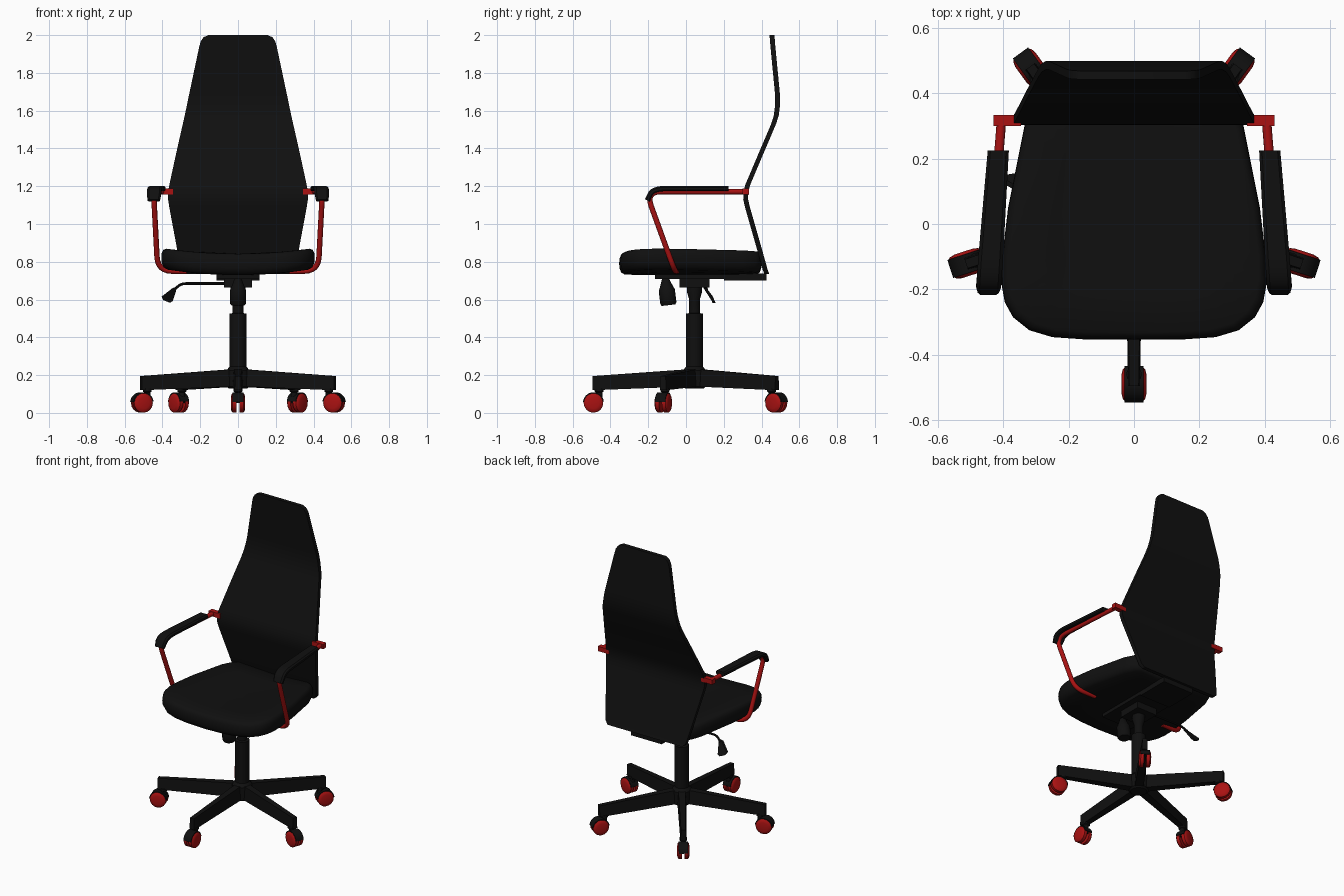
import bpy, bmesh, math
from mathutils import Matrix, Vector

cube = bpy.data.objects.get("Cube")
if cube:
    bpy.data.objects.remove(cube, do_unlink=True)


def material(name, color):
    m = bpy.data.materials.new(name)
    m.use_nodes = True
    m.diffuse_color = color
    m.node_tree.nodes["Principled BSDF"].inputs["Base Color"].default_value = color
    return m


BLACK = material("black", (0.005, 0.005, 0.005, 1))
RED = material("red", (0.4, 0.006, 0.006, 1))
AXIS = Vector((0, 0.045, 0))  # centre line of the column


def loft(name, rings, mat, matrix=Matrix(), angle=35):
    """Skin a list of equal-length point rings and cap both ends."""
    bm = bmesh.new()
    loops = [[bm.verts.new(matrix @ Vector(p)) for p in ring] for ring in rings]
    n = len(loops[0])
    for a, b in zip(loops, loops[1:]):
        for i in range(n):
            j = (i + 1) % n
            bm.faces.new((a[i], a[j], b[j], b[i]))
    bm.faces.new(loops[0])
    bm.faces.new(loops[-1])
    bmesh.ops.recalc_face_normals(bm, faces=bm.faces)
    mesh = bpy.data.meshes.new(name)
    bm.to_mesh(mesh)
    bm.free()
    mesh.materials.append(mat)
    ob = bpy.data.objects.new(name, mesh)
    bpy.context.collection.objects.link(ob)
    bpy.ops.object.select_all(action="DESELECT")
    ob.select_set(True)
    bpy.context.view_layer.objects.active = ob
    bpy.ops.object.shade_smooth_by_angle(angle=math.radians(angle))
    return ob


def lathe(name, profile, mat, matrix=Matrix(), sides=24):
    """Turn a (radius, height) profile about the local z axis."""
    turn = [2 * math.pi * i / sides for i in range(sides)]
    rings = [[(r * math.cos(t), r * math.sin(t), z) for t in turn] for r, z in profile]
    return loft(name, rings, mat, matrix)


def box(name, lo, hi, mat, matrix=Matrix()):
    (x0, y0, z0), (x1, y1, z1) = lo, hi
    rings = [[(x0, y0, z), (x1, y0, z), (x1, y1, z), (x0, y1, z)] for z in (z0, z1)]
    return loft(name, rings, mat, matrix)


def fillet(points, radius, steps=6):
    """Round the inner corners of a path."""
    pts = [Vector(p) for p in points]
    path = [pts[0]]
    for a, b, c in zip(pts, pts[1:], pts[2:]):
        p = b + (a - b).normalized() * min(radius, (a - b).length * 0.48)
        q = b + (c - b).normalized() * min(radius, (c - b).length * 0.48)
        for i in range(steps + 1):
            t = i / steps
            path.append(p * (1 - t) ** 2 + b * 2 * t * (1 - t) + q * t * t)
    return path + [pts[-1]]


def tube(name, path, radius, mat, sides=12):
    """Sweep a circle along a path, carrying the frame along it."""
    rings, normal = [], None
    for i, p in enumerate(path):
        d = (path[min(i + 1, len(path) - 1)] - path[max(i - 1, 0)]).normalized()
        ref = normal if normal else d.orthogonal()
        normal = (ref - d * ref.dot(d)).normalized()
        side = d.cross(normal)
        turn = [2 * math.pi * k / sides for k in range(sides)]
        rings.append([p + (normal * math.cos(t) + side * math.sin(t)) * radius for t in turn])
    return loft(name, rings, mat)


# Seat cushion: concentric copies of one outline, bent up at the sides
half = [(0.15, -0.353), (0.25, -0.346), (0.32, -0.325), (0.37, -0.285), (0.395, -0.24),
        (0.406, -0.18), (0.403, -0.1), (0.385, 0.05), (0.335, 0.3), (0.305, 0.37), (0.27, 0.4)]
outline = half + [(0, 0.4)] + [(-x, y) for x, y in reversed(half)] + [(0, -0.354)]
layers = [(0.05, 0.73), (0.35, 0.73), (0.65, 0.73), (0.92, 0.732), (0.97, 0.742), (0.995, 0.765),
          (1, 0.79), (0.995, 0.815), (0.975, 0.833), (0.94, 0.842), (0.65, 0.842),
          (0.35, 0.841), (0.05, 0.84)]
rings = [[(x * s, 0.03 + (y - 0.03) * s, z + 0.03 * (x * s / 0.4) ** 2) for x, y in outline]
         for s, z in layers]
loft("seat", rings, BLACK, angle=50)

# Backrest: thin sheet following a bent side profile (y, z, half width)
rows = [(0.428, 0.735, 0.28), (0.42, 0.755, 0.3), (0.388, 0.87, 0.323), (0.325, 1.09, 0.364),
        (0.316, 1.13, 0.37), (0.317, 1.17, 0.37), (0.328, 1.21, 0.363), (0.4, 1.38, 0.326),
        (0.464, 1.53, 0.292), (0.478, 1.575, 0.282), (0.485, 1.63, 0.27), (0.485, 1.68, 0.26),
        (0.46, 1.94, 0.205), (0.458, 1.965, 0.198), (0.456, 1.988, 0.183), (0.455, 2.0, 0.158)]
T = 0.013
rings = [[(-w, y - T, z), (w, y - T, z), (w, y + T, z), (-w, y + T, z)] for y, z, w in rows]
loft("backrest", rings, BLACK)
box("backrest_bracket", (-0.115, 0.2, 0.702), (0.115, 0.425, 0.738), BLACK)

# Armrests, one per side
for side, label in ((1, "left"), (-1, "right")):
    frame = [(0.27, -0.05, 0.748), (0.425, -0.06, 0.752), (0.447, -0.212, 1.171),
             (0.405, 0.32, 1.171)]
    tube(label + "_arm_frame", fillet([(side * x, y, z) for x, y, z in frame], 0.08),
         0.0145, RED)
    xs = sorted((side * 0.345, side * 0.43))
    box(label + "_arm_mount", (xs[0], 0.3, 1.155), (xs[1], 0.333, 1.187), RED)
    # Padded top following the bend of the frame
    spine = fillet([(0, -0.205, 1.125), (0, -0.175, 1.188), (0, 0.225, 1.188)], 0.07)
    section = [(-0.038, -0.008), (-0.03, -0.014), (0.03, -0.014), (0.038, -0.008),
               (0.038, 0.006), (0.028, 0.014), (-0.028, 0.014), (-0.038, 0.006)]
    rings = []
    for i, p in enumerate(spine):
        d = (spine[min(i + 1, len(spine) - 1)] - spine[max(i - 1, 0)]).normalized()
        up = Vector((0, -d.z, d.y))
        centre = p + Vector((side * (0.431 - 0.071 * p.y), 0, 0))
        k = 0.85 if i in (0, len(spine) - 1) else 1
        rings.append([centre + Vector((u * k, 0, 0)) + up * v for u, v in section])
    loft(label + "_arm_pad", rings, BLACK)

# Column and tilt mechanism
at_axis = Matrix.Translation(AXIS)
lathe("gas_column", [(0.05, 0.13), (0.062, 0.14), (0.062, 0.225), (0.044, 0.245), (0.044, 0.525),
                     (0.028, 0.528), (0.028, 0.6), (0.04, 0.64), (0.04, 0.67)], BLACK, at_axis)
box("mechanism_housing", (-0.075, -0.035, 0.665), (0.075, 0.125, 0.712), BLACK)
box("mechanism_plate", (-0.115, -0.165, 0.71), (0.115, 0.21, 0.736), BLACK)
lathe("tension_knob", [(0.036, -0.05), (0.043, -0.04), (0.043, 0.03), (0.034, 0.05), (0.015, 0.1)],
      BLACK, Matrix.Translation((0, -0.098, 0.62)) @ Matrix.Rotation(0.12, 4, "X"), 12)

# Height lever with a flat paddle on the right
rod = [(-0.03, 0.09, 0.685), (-0.3, 0.095, 0.685), (-0.335, 0.11, 0.655)]
tube("lever_rod", fillet(rod, 0.03), 0.007, BLACK, 8)
paddle = [(-0.322, 0.1, 0.665), (-0.345, 0.1, 0.662), (-0.405, 0.135, 0.615),
          (-0.395, 0.142, 0.597), (-0.36, 0.148, 0.583), (-0.345, 0.145, 0.592)]
loft("lever_paddle", [[(x, y + o, z) for x, y, z in paddle] for o in (-0.008, 0.008)], BLACK)

# Five-legged base: each leg and caster is built along local +x
R, WHEEL_Z = 0.535, 0.053
for i in range(5):
    place = at_axis @ Matrix.Rotation(math.radians(-90 + 72 * i), 4, "Z")
    tag = "_%d" % (i + 1)
    rings = [[(x, -w, lo), (x, w, lo), (x, w * 0.8, hi), (x, -w * 0.8, hi)]
             for x, w, lo, hi in ((0.02, 0.028, 0.14, 0.232), (0.54, 0.018, 0.12, 0.195))]
    loft("base_leg" + tag, rings, BLACK, place)

    hub = place @ Matrix.Translation((R, 0, WHEEL_Z))
    lathe("caster_stem" + tag, [(0.017, 0), (0.017, 0.055), (0.024, 0.06), (0.024, 0.075)],
          BLACK, hub @ Matrix.Translation((-0.03, 0, 0)), 12)
    arc = [math.radians(5 + 14 * k) for k in range(13)]
    hood = [(0.056 * math.cos(a), 0.056 * math.sin(a)) for a in arc]
    loft("caster_hood" + tag, [[(u, s, v) for u, v in hood] for s in (-0.029, 0.029)], BLACK, hub)
    for s in (1, -1):
        lathe("caster_wheel" + tag + ("_a" if s > 0 else "_b"),
              [(0.052, 0.008), (0.052, 0.028), (0.046, 0.034), (0.03, 0.038)],
              RED, hub @ Matrix.Rotation(s * math.pi / 2, 4, "X"), 16)
